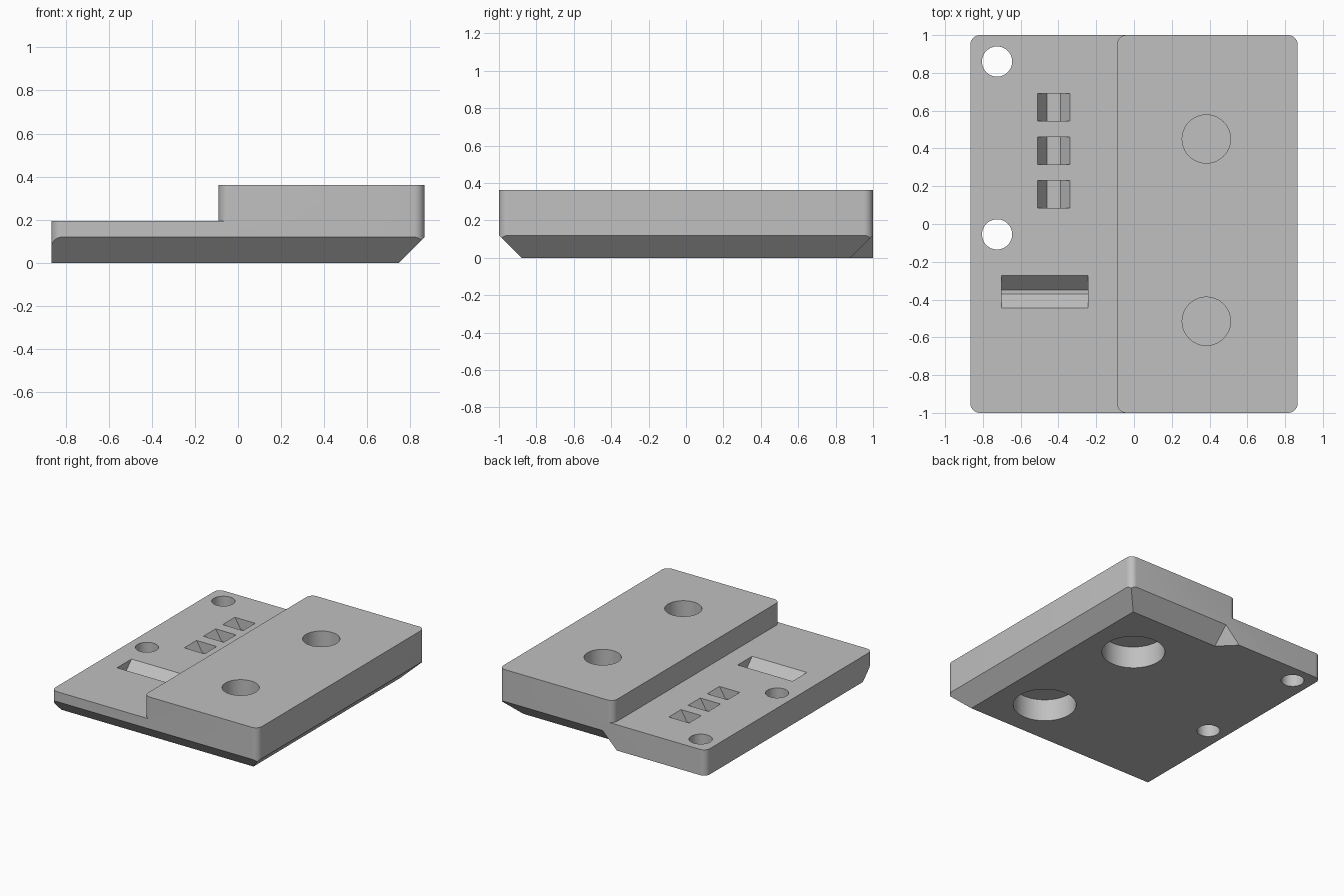
import bpy, bmesh, math

old = bpy.data.objects.get("Cube")
if old:
    bpy.data.objects.remove(old, do_unlink=True)

grey = bpy.data.materials.new("plain_grey")
grey.use_nodes = True
grey.diffuse_color = (0.53, 0.53, 0.53, 1)
grey.node_tree.nodes["Principled BSDF"].inputs["Base Color"].default_value = grey.diffuse_color


def hull(name, points):
    """Convex solid around the given points."""
    bm = bmesh.new()
    for p in points:
        bm.verts.new(p)
    bmesh.ops.convex_hull(bm, input=bm.verts[:])
    bmesh.ops.dissolve_limit(bm, angle_limit=0.01, verts=bm.verts[:], edges=bm.edges[:])
    bmesh.ops.recalc_face_normals(bm, faces=bm.faces[:])
    mesh = bpy.data.meshes.new(name)
    bm.to_mesh(mesh)
    bm.free()
    mesh.materials.append(grey)
    obj = bpy.data.objects.new(name, mesh)
    bpy.context.collection.objects.link(obj)
    return obj


def arc(cx, cy, r, start, sweep, n):
    return [(cx + r * math.cos(start + sweep * i / n), cy + r * math.sin(start + sweep * i / n))
            for i in range(n + 1)]


def slab(name, x0, x1, z0, z1, r=0.05):
    outline = []
    for i, (x, y) in enumerate([(x1 - r, 1 - r), (x0 + r, 1 - r), (x0 + r, r - 1), (x1 - r, r - 1)]):
        outline += arc(x, y, r, i * math.pi / 2, math.pi / 2, 8)
    return hull(name, [(x, y, z) for x, y in outline for z in (z0, z1)])


def cylinder(name, x, y, r, z0, z1):
    ring = arc(x, y, r, 0, 2 * math.pi, 48)[:-1]
    return hull(name, [(a, b, z) for a, b in ring for z in (z0, z1)])


def combine(target, tool, operation="DIFFERENCE"):
    mod = target.modifiers.new(tool.name, "BOOLEAN")
    mod.object, mod.operation, mod.solver = tool, operation, "EXACT"
    bpy.context.view_layer.objects.active = target
    bpy.ops.object.modifier_apply(modifier=mod.name)
    bpy.data.objects.remove(tool, do_unlink=True)


# Stepped body
LOW, TOP, SIDE = 0.195, 0.362, 0.866
body = slab("stepped_base", -SIDE, SIDE, 0, LOW)
combine(body, slab("raised_block", -0.09, SIDE, LOW, TOP), "UNION")

# Underside chamfers on the front, the left side and part of the back
wedge = [(-1.1, 0.22), (-0.78, -0.1), (-1.1, -0.1)]
combine(body, hull("front_chamfer", [(x, y, z) for y, z in wedge for x in (-1.2, 1.2)]))
combine(body, hull("side_chamfer", [(SIDE - 1 - u, y, z) for u, z in wedge for y in (-1.2, 1.2)]))
back = [(1.2, -u, z) for u, z in wedge]
back += [(0, 0.78, -0.1), (0, 1.1, 0.22), (-0.32, 1.1, -0.1)]
combine(body, hull("back_chamfer", back))

# Bolt holes: narrow from above, wide from below, with a thin web between
for y in (0.45, -0.515):
    combine(body, cylinder("upper_bore", 0.383, y, 0.128, 0.18, 0.5))
    combine(body, cylinder("lower_bore", 0.383, y, 0.22, -0.1, 0.168))

# Small through holes
for y in (0.86, -0.055):
    combine(body, cylinder("through_hole", -0.725, y, 0.08, -0.1, 0.5))

# Three pockets with sloping side walls
DEEP = LOW - 0.08
for y in (0.618, 0.388, 0.158):
    section = [(-0.51, LOW), (-0.46, DEEP), (-0.39, DEEP), (-0.34, LOW), (-0.34, 0.25), (-0.51, 0.25)]
    combine(body, hull("pocket", [(x, y + s, z) for x, z in section for s in (-0.073, 0.073)]))

# Long V-shaped slot
section = [(-0.445, LOW), (-0.37, DEEP), (-0.35, DEEP), (-0.272, LOW), (-0.272, 0.25), (-0.445, 0.25)]
combine(body, hull("slot", [(x, y, z) for y, z in section for x in (-0.702, -0.243)]))

# Smooth the round walls, keep the edges sharp
bpy.ops.object.select_all(action="DESELECT")
body.select_set(True)
bpy.context.view_layer.objects.active = body
bpy.ops.object.shade_smooth_by_angle(angle=math.radians(30))
